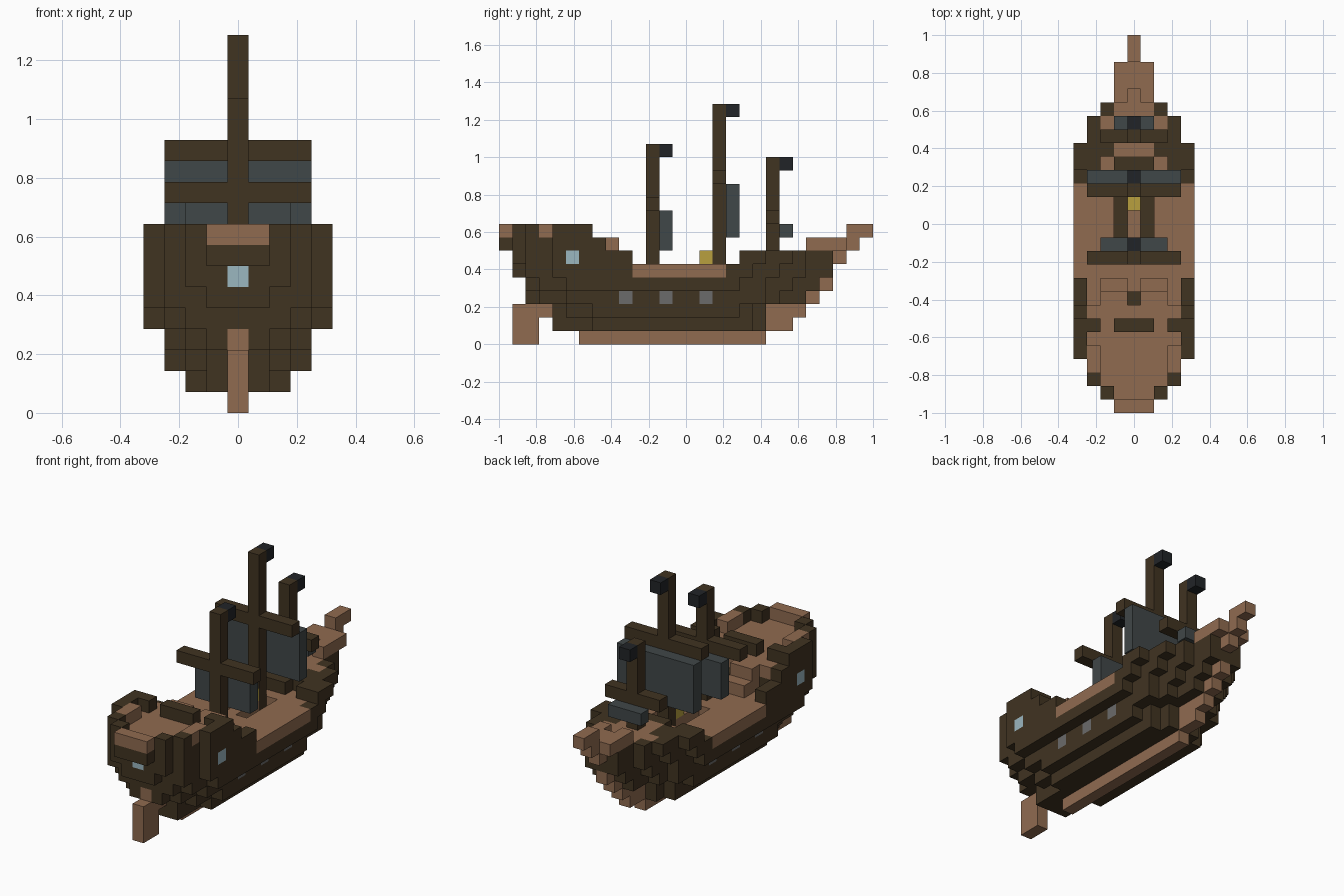
import bpy, bmesh
from mathutils import Vector

if "Cube" in bpy.data.objects:
    bpy.data.objects.remove(bpy.data.objects["Cube"], do_unlink=True)

U = 1 / 14  # edge length of one building block
cells = {}  # (x, y, z) -> (part, colour)


def linear(hex_code):
    out = []
    for i in (0, 2, 4):
        c = int(hex_code[i:i + 2], 16) / 255
        out.append(c / 12.92 if c < 0.04045 else ((c + 0.055) / 1.055) ** 2.4)
    return (*out, 1)


def material(name, hex_code):
    m = bpy.data.materials.new(name)
    m.use_nodes = True
    m.diffuse_color = linear(hex_code)
    m.node_tree.nodes["Principled BSDF"].inputs["Base Color"].default_value = linear(hex_code)
    return m


mats = {
    "dark": material("dark_wood", "403321"),
    "light": material("light_wood", "906B50"),
    "sail": material("sail_grey", "404748"),
    "black": material("flag_black", "212427"),
    "glass": material("window_blue", "9BB7C0"),
    "gold": material("chest_gold", "B8A03E"),
    "iron": material("port_grey", "6B6B6B"),
}


def fill(part, colour, half, ys, zs, inner=0):
    """Fill blocks mirrored in x, between columns inner and half."""
    for x in range(-half, half + 1):
        if abs(x) >= inner:
            for y in range(*ys):
                for z in range(*zs):
                    if colour:
                        cells[x, y, z] = (part, colour)
                    else:
                        cells.pop((x, y, z), None)


# Hull: per layer, (half width, stern end, bow end)
layers = [
    [(2, -7, 5), (1, -10, 6)],
    [(3, -7, 4), (2, -9, 5), (1, -10, 6)],
    [(3, -9, 6), (2, -11, 7), (1, -12, 9)],
    [(4, -9, 4), (3, -11, 6), (2, -12, 8), (1, -12, 10)],
    [(4, -10, 5), (3, -12, 7), (2, -12, 9), (1, -13, 11)],
    [(4, -10, 6), (3, -12, 8), (2, -13, 9), (1, -13, 11)],
]
for i, layer in enumerate(layers):
    for half, y0, y1 in layer:
        fill("hull", "dark", half, (y0, y1), (i + 1, i + 2))
fill("hull", None, 4, (-4, 4), (6, 7))
fill("hull", None, 3, (-6, -4), (6, 7))

# Raised stern
for half, y0 in [(4, -10), (3, -12), (2, -13), (1, -14)]:
    fill("hull", "dark", half, (y0, -6), (7, 8))
fill("stern_deck", "light", 3, (-10, -6), (7, 8))
fill("stern_deck", "light", 2, (-12, -10), (7, 8))
fill("stern_deck", "light", 1, (-13, -12), (7, 8))

# Stern rails
fill("stern_rail", "dark", 4, (-10, -7), (8, 9), 4)
fill("stern_rail", "dark", 3, (-8, -7), (8, 9), 3)
fill("stern_rail", "dark", 1, (-8, -7), (8, 9))
fill("stern_rail", "dark", 3, (-12, -11), (8, 9), 3)
fill("stern_rail", "dark", 2, (-13, -12), (8, 9), 2)
fill("stern_trim", "light", 3, (-11, -9), (8, 9), 3)
fill("stern_trim", "light", 1, (-14, -13), (8, 9))

# Main deck, side rails, hatch and stairs
fill("main_deck", "light", 3, (-6, 4), (5, 6))
fill("side_rail", "light", 4, (-4, 3), (5, 6), 4)
fill("main_deck", None, 1, (-1, 3), (5, 6), 1)
fill("stairs", "light", 2, (-6, -5), (6, 8), 1)
fill("stairs", "light", 2, (-5, -4), (6, 7), 1)
fill("stair_door", "dark", 0, (-6, -5), (6, 7))

# Foredeck
fill("foredeck", None, 2, (4, 5), (6, 7), 2)
fill("foredeck", "light", 2, (4, 5), (5, 6), 2)
fill("foredeck", "light", 1, (5, 9), (6, 7))
fill("foredeck", "light", 2, (7, 8), (6, 7), 2)

# Bow platform, bowsprit and stem
fill("bow_platform", "light", 1, (9, 12), (7, 8))
fill("bow_platform", None, 0, (9, 10), (7, 8))
fill("bow_platform", "light", 0, (9, 10), (6, 7))
fill("bowsprit", "light", 0, (12, 13), (7, 8))
fill("bowsprit", "light", 0, (12, 14), (8, 9))
for z, y0, y1 in [(1, 6, 8), (2, 6, 9), (3, 9, 10), (4, 10, 11), (6, 11, 12)]:
    fill("stem", "light", 0, (y0, y1), (z, z + 1))

# Keel and rudder
fill("keel", "light", 0, (-8, 6), (0, 1))
fill("rudder", "light", 0, (-13, -11), (0, 3))
fill("rudder", "light", 0, (-13, -10), (2, 3))
fill("rudder", "light", 0, (-12, -11), (3, 4))

# Masts: name, y, base, top, yard height, yard half, sail bottom, sail half
for name, y, base, top, yard, yard_half, low, sail_half in [
    ("mizzen", -3, 6, 15, 10, 3, 7, 2),
    ("main", 2, 5, 18, 12, 3, 8, 3),
    ("fore", 6, 7, 14, 9, 2, 8, 1),
]:
    fill(name + "_mast", "dark", 0, (y, y + 1), (base, top))
    fill(name + "_yard", "dark", yard_half, (y, y + 1), (yard, yard + 1))
    fill(name + "_sail", "sail", sail_half, (y + 1, y + 2), (low, yard))
    fill(name + "_flag", "black", 0, (y + 1, y + 2), (top - 1, top))

# Chest, windows and gun ports
fill("chest", "gold", 0, (1, 2), (6, 7))
fill("stern_window", "glass", 0, (-13, -12), (6, 7))
fill("side_window", "glass", 4, (-9, -8), (6, 7), 4)
for y in (-5, -2, 1):
    fill("gun_port", "iron", 3, (y, y + 1), (3, 4), 3)


def build(part):
    """Make one object from the exposed block faces of a part."""
    bm = bmesh.new()
    colour = None
    for cell, (owner, col) in cells.items():
        if owner != part:
            continue
        colour = col
        centre = Vector((cell[0], cell[1] + 0.5, cell[2] + 0.5))
        for axis in range(3):
            for sign in (-1, 1):
                near = list(cell)
                near[axis] += sign
                if tuple(near) in cells:
                    continue
                n, a, b = Vector(), Vector(), Vector()
                n[axis] = sign / 2
                a[(axis + 1) % 3] = 0.5
                b[(axis + 2) % 3] = sign / 2
                ring = (-a - b, a - b, a + b, b - a)
                bm.faces.new([bm.verts.new((centre + n + c) * U) for c in ring])
    bmesh.ops.remove_doubles(bm, verts=bm.verts, dist=U / 100)
    bmesh.ops.dissolve_limit(bm, angle_limit=0.01, verts=bm.verts, edges=bm.edges)
    mesh = bpy.data.meshes.new(part)
    bm.to_mesh(mesh)
    bm.free()
    mesh.materials.append(mats[colour])
    bpy.context.collection.objects.link(bpy.data.objects.new(part, mesh))


for part in sorted({owner for owner, _ in cells.values()}):
    build(part)
